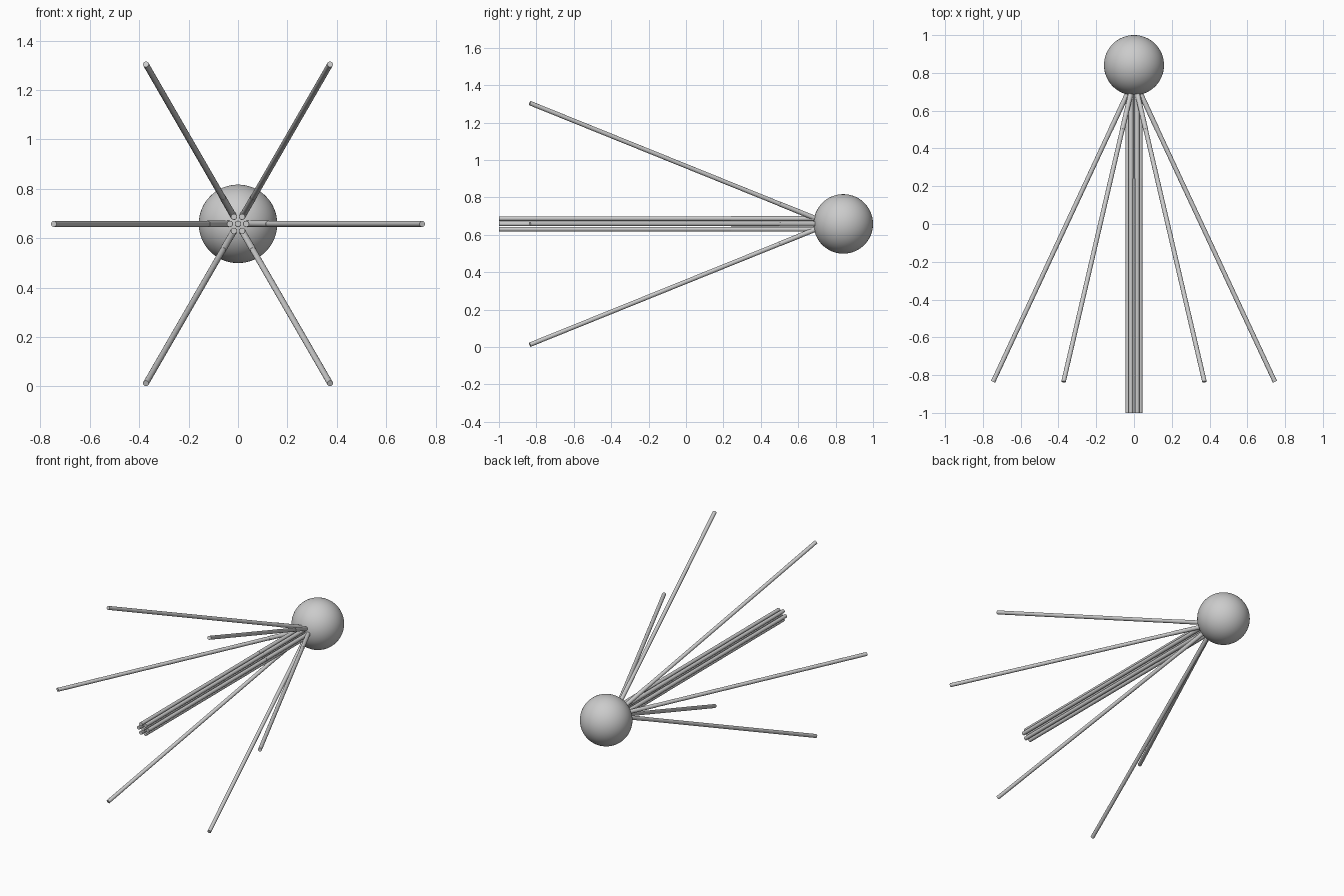
import bpy
from math import cos, sin, tan, pi, radians
from mathutils import Vector

cube = bpy.data.objects.get("Cube")
if cube:
    bpy.data.objects.remove(cube, do_unlink=True)

grey = bpy.data.materials.new("light grey")
grey.use_nodes = True
colour = (0.6, 0.6, 0.6, 1)
grey.diffuse_color = colour
grey.node_tree.nodes["Principled BSDF"].inputs["Base Color"].default_value = colour

MID_Z = 0.658
ROD_R = 0.012
SPLAY = tan(radians(25))
APEX_Y = 0.765


def finish(name):
    obj = bpy.context.object
    obj.name = name
    obj.data.materials.append(grey)
    bpy.ops.object.shade_smooth_by_angle(angle=radians(40))


def rod(name, start, end, radius):
    start, end = Vector(start), Vector(end)
    axis = end - start
    bpy.ops.mesh.primitive_cylinder_add(
        vertices=24, radius=radius, depth=axis.length,
        location=(start + end) / 2, rotation=axis.to_track_quat('Z', 'Y').to_euler())
    finish(name)


def polar(radius, angle, y):
    return (radius * cos(angle), y, MID_Z + radius * sin(angle))


# Ball at the back
bpy.ops.mesh.primitive_uv_sphere_add(segments=64, ring_count=32, radius=0.159,
                                     location=(0, 0.841, MID_Z))
finish("ball")

# Straight bundle: one core rod and six around it, each with a slim sleeve
rod("core_rod", (0, 0.8, MID_Z), (0, -1, MID_Z), ROD_R)
rod("core_sleeve", (0, 0.8, MID_Z), (0, 0.24, MID_Z), ROD_R + 0.0008)
for i in range(6):
    a = i * pi / 3
    rod(f"bundle_rod_{i + 1}", polar(0.033, a, 0.8), polar(0.033, a, -1), ROD_R)
    rod(f"bundle_sleeve_{i + 1}", polar(0.033, a, 0.8), polar(0.033, a, 0.24), ROD_R + 0.0008)

    # Splayed rods fanning out from inside the ball
    tip_y, sleeve_y = -0.835, 0.5
    apex = (0, APEX_Y, MID_Z)
    rod(f"splayed_rod_{i + 1}", apex, polar((APEX_Y - tip_y) * SPLAY, a, tip_y), ROD_R)
    rod(f"splayed_sleeve_{i + 1}", apex,
        polar((APEX_Y - sleeve_y) * SPLAY, a, sleeve_y), ROD_R + 0.001)
